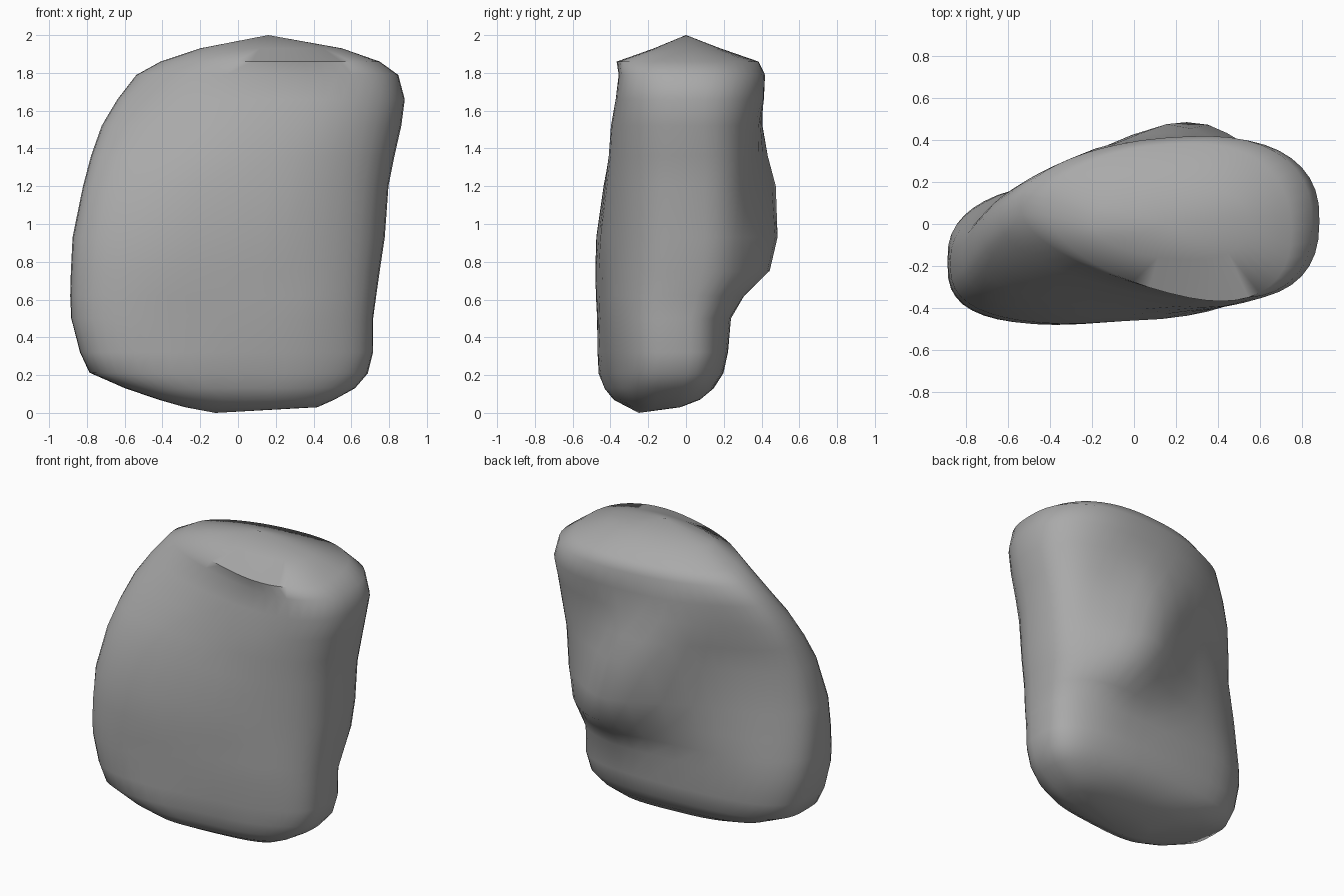
import bpy, bmesh, math
from mathutils import Vector, noise

cube = bpy.data.objects.get("Cube")
if cube:
    bpy.data.objects.remove(cube, do_unlink=True)

SIDES = 48

# Cross-sections from the ground up: height, x of both ends,
# front y at each end, back y at each end, depth of the rear bulge
SECTIONS = [
    (.03, -.28, .42, -.33, -.26, -.10, 0, 0),
    (.07, -.42, .51, -.42, -.31, .03, .10, 0),
    (.13, -.60, .62, -.47, -.34, .11, .17, 0),
    (.21, -.79, .685, -.51, -.36, .15, .23, 0),
    (.32, -.84, .715, -.52, -.37, .17, .26, 0),
    (.50, -.885, .72, -.52, -.39, .17, .28, 0),
    (.62, -.89, .735, -.52, -.40, .16, .33, .05),
    (.75, -.885, .75, -.52, -.40, .14, .38, .17),
    (.93, -.875, .775, -.51, -.41, .13, .42, .18),
    (1.2, -.82, .80, -.45, -.42, .14, .44, .16),
    (1.36, -.775, .83, -.38, -.44, .18, .46, .11),
    (1.52, -.72, .865, -.30, -.46, .24, .47, .06),
    (1.66, -.64, .885, -.22, -.47, .29, .49, .02),
    (1.79, -.54, .85, -.16, -.48, .34, .48, 0),
    (1.86, -.41, .75, -.18, -.48, .34, .42, 0),
    (1.93, -.20, .55, -.13, -.20, .16, .20, 0),
]


def signed_power(value, power):
    return math.copysign(abs(value) ** power, value)


def ring_points(z, x0, x1, front0, front1, back0, back1, bulge):
    """Rounded four-sided outline fitted between slanting front and back."""
    power = 2 / (3.1 - .45 * z)      # squarer low down, rounder at the top
    bulge_x = .3 - .6 * (z - .9)     # the bulge leans across the back
    for i in range(SIDES):
        angle = math.tau * i / SIDES
        u = (1 + signed_power(math.cos(angle), power)) / 2
        v = (1 + signed_power(math.sin(angle), power)) / 2
        x = x0 + (x1 - x0) * u
        front = front0 + (front1 - front0) * u
        back = back0 + (back1 - back0) * u
        swell = bulge * math.exp(-((x - bulge_x) / .32) ** 2) * v ** 4
        yield Vector((x, front + (back - front) * v + swell, z))


# Stone body: skinned sections closed by a peak and a foot
bm = bmesh.new()
rings = [[bm.verts.new(p) for p in ring_points(*s)] for s in SECTIONS]
foot = bm.verts.new((-.12, -.25, 0))
peak = bm.verts.new((.16, 0, 2))
for i in range(SIDES):
    j = (i + 1) % SIDES
    for low, high in zip(rings, rings[1:]):
        bm.faces.new((low[i], low[j], high[j], high[i]))
    bm.faces.new((foot, rings[0][j], rings[0][i]))
    bm.faces.new((peak, rings[-1][i], rings[-1][j]))

# Gentle weathered dents
bm.normal_update()
for ring in rings[2:-2]:
    for v in ring:
        v.co += v.normal * noise.noise(v.co * 3) * .008
bmesh.ops.recalc_face_normals(bm, faces=bm.faces)

mesh = bpy.data.meshes.new("stone")
bm.to_mesh(mesh)
bm.free()
stone = bpy.data.objects.new("stone", mesh)
bpy.context.collection.objects.link(stone)

# Plain grey stone material
grey = bpy.data.materials.new("grey_stone")
grey.use_nodes = True
colour = (.4, .4, .4, 1)
grey.diffuse_color = colour
grey.node_tree.nodes["Principled BSDF"].inputs["Base Color"].default_value = colour
mesh.materials.append(grey)

bpy.context.view_layer.objects.active = stone
stone.select_set(True)
bpy.ops.object.shade_smooth_by_angle(angle=math.radians(60))
